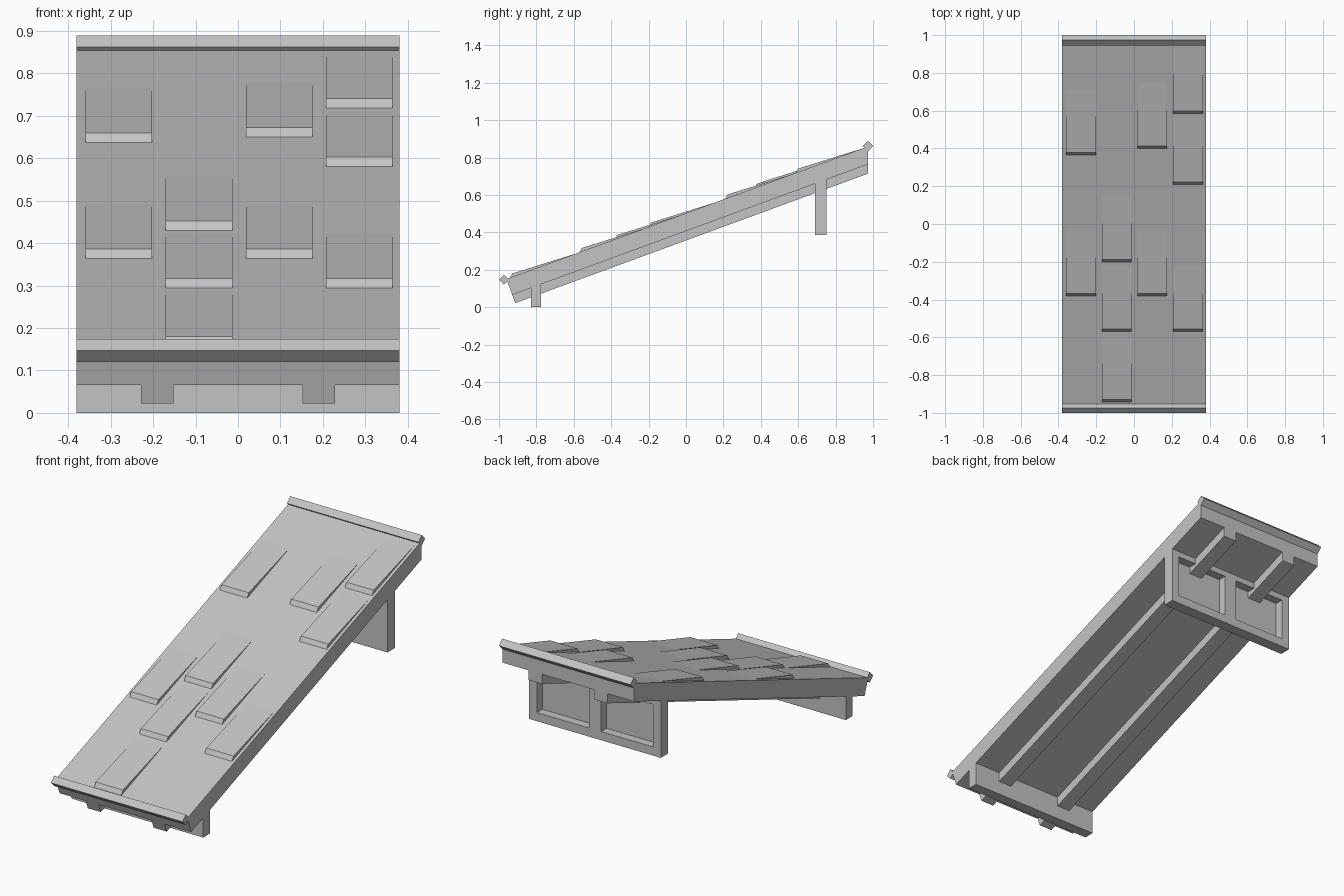
import bpy
import math
from mathutils import Vector

cube = bpy.data.objects.get("Cube")
if cube:
    bpy.data.objects.remove(cube, do_unlink=True)

HALF = 0.38        # half width of the roof
SLOPE = 0.367      # rise per unit of depth
DECK = 0.09        # deck thickness across the slope
RAFTER = 0.137     # deck and rafter thickness together
FRONT, BACK = -0.96, 0.972

grey = bpy.data.materials.new("plain_grey")
grey.use_nodes = True
grey.diffuse_color = (0.55, 0.55, 0.55, 1)
grey.node_tree.nodes["Principled BSDF"].inputs["Base Color"].default_value = (0.55, 0.55, 0.55, 1)

angle = math.atan(SLOPE)
down = Vector((math.sin(angle), -math.cos(angle)))   # into the roof, in (y, z)


def top_z(y):
    return 0.503 + SLOPE * y


def under_z(y, thickness):
    return top_z(y) - thickness / math.cos(angle)


def prism(name, profile, x0, x1):
    """Extrude a (y, z) outline along x."""
    n = len(profile)
    area = sum(profile[i][0] * profile[(i + 1) % n][1]
               - profile[(i + 1) % n][0] * profile[i][1] for i in range(n))
    if area < 0:
        profile = profile[::-1]
    verts = [(x, p[0], p[1]) for x in (x0, x1) for p in profile]
    faces = [tuple(reversed(range(n))), tuple(range(n, 2 * n))]
    faces += [(i, (i + 1) % n, n + (i + 1) % n, n + i) for i in range(n)]
    mesh = bpy.data.meshes.new(name)
    mesh.from_pydata(verts, [], faces)
    mesh.materials.append(grey)
    obj = bpy.data.objects.new(name, mesh)
    bpy.context.collection.objects.link(obj)
    return obj


def sloped_bar(name, upper, lower, x0, x1):
    """Bar along the slope: square-cut front end, upright back end."""
    start = Vector((FRONT, top_z(FRONT)))
    prism(name, [start + down * upper, start + down * lower,
                 (BACK, under_z(BACK, lower)), (BACK, under_z(BACK, upper))], x0, x1)


def upright(name, y0, y1, z0, x0, x1, z1=None):
    """Upright block; without z1 its top follows the underside of the deck."""
    tops = [z1 if z1 else under_z(y, DECK) for y in (y1, y0)]
    return prism(name, [(y0, z0), (y1, z0), (y1, tops[0]), (y0, tops[1])], x0, x1)


# Deck and the two rafters beneath it
sloped_bar("roof_deck", 0, DECK, -HALF, HALF)
sloped_bar("right_rafter", DECK, RAFTER, -0.228, -0.152)
sloped_bar("left_rafter", DECK, RAFTER, 0.152, 0.228)

# Diamond trims along the low and high edges
for name, y, z in (("front_trim", -0.973, 0.147), ("back_trim", 0.973, 0.862)):
    r = 0.027
    prism(name, [(y - r, z), (y, z - r), (y + r, z), (y, z + r)], -HALF, HALF)

# Raised shingles, wedge shaped and fading into the deck at their upper ends
columns = {-0.281: (0.365, -0.38), -0.092: (-0.2, -0.57, -0.942),
           0.097: (0.4, -0.38), 0.286: (0.585, 0.21, -0.57)}
for x, fronts in columns.items():
    for y in fronts:
        end = y + 0.35
        prism("shingle", [(y, top_z(y)), (y + 0.013, top_z(y) + 0.023),
                          (end, top_z(end)), (end, top_z(end) - 0.01),
                          (y + 0.01, top_z(y) - 0.01)], x - 0.0785, x + 0.0785)

# Low front wall
upright("front_wall", -0.83, -0.775, 0, -HALF, HALF)

# Tall back wall: a panel with a frame making two recesses on its back face
FACE = 0.705
upright("back_wall_panel", 0.69, FACE, 0.385, -HALF, HALF)
upright("back_wall_sill", FACE, 0.75, 0.385, -HALF, HALF, 0.43)
for name, x0, x1 in (("right_post", -HALF, -0.335), ("middle_post", -0.035, 0.035),
                     ("left_post", 0.335, HALF)):
    upright(name, FACE, 0.75, 0.43, x0, x1)
for name, x0, x1 in (("right_lintel", -0.335, -0.035), ("left_lintel", 0.035, 0.335)):
    upright(name, FACE, 0.75, 0.652, x0, x1)
